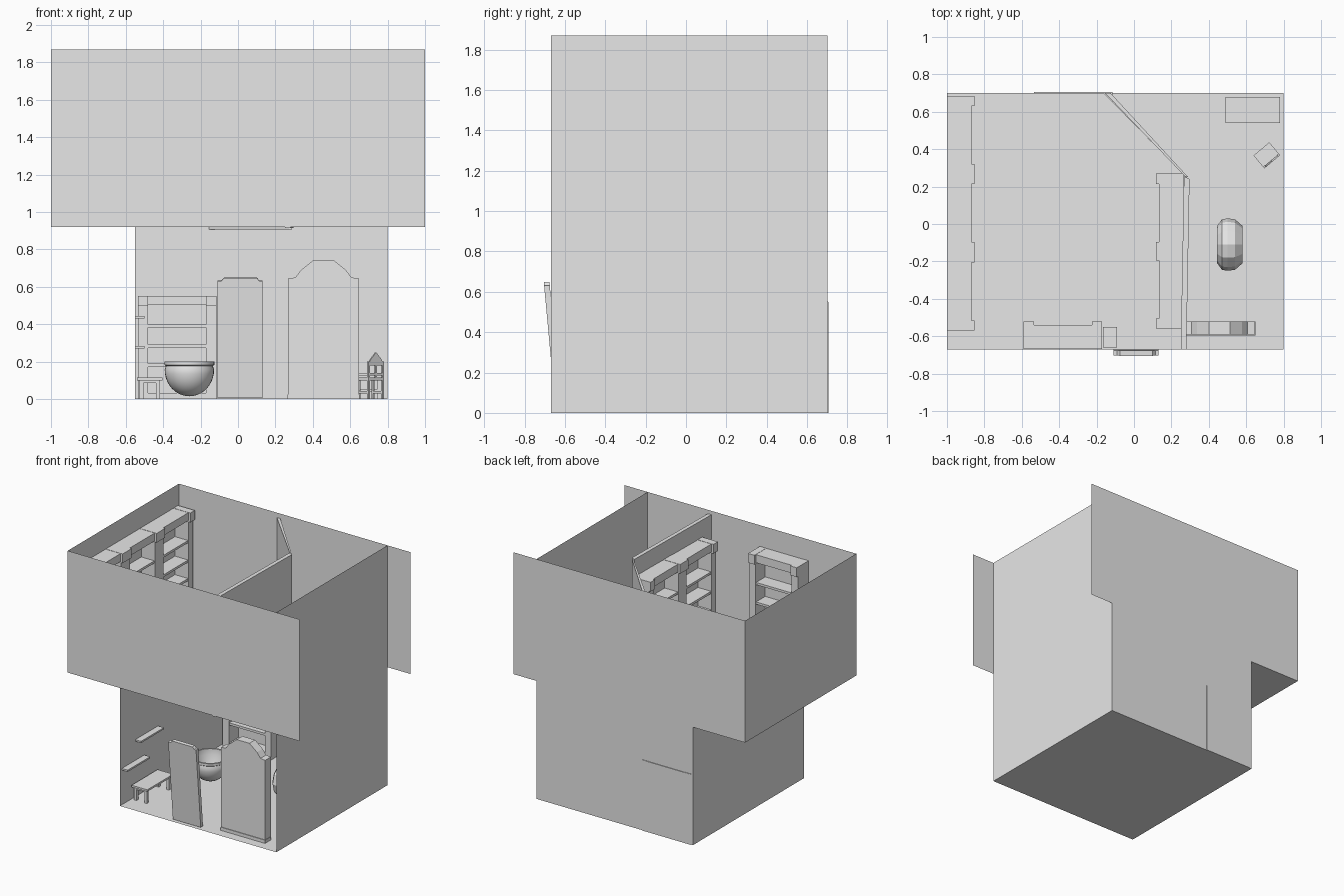
import bpy, bmesh, math
from mathutils import Matrix, Vector

if "Cube" in bpy.data.objects:
    bpy.data.objects.remove(bpy.data.objects["Cube"])

grey = bpy.data.materials.new("plain grey")
grey.diffuse_color = (0.8, 0.8, 0.8, 1)
grey.use_nodes = True
grey.node_tree.nodes["Principled BSDF"].inputs["Base Color"].default_value = grey.diffuse_color


def finish(name, bm, mat=None, smooth=False):
    if mat is not None:
        bm.transform(mat)
    me = bpy.data.meshes.new(name)
    bm.to_mesh(me)
    bm.free()
    me.materials.append(grey)
    ob = bpy.data.objects.new(name, me)
    bpy.context.collection.objects.link(ob)
    if smooth:
        bpy.ops.object.select_all(action='DESELECT')
        ob.select_set(True)
        bpy.context.view_layer.objects.active = ob
        bpy.ops.object.shade_smooth_by_angle(angle=math.radians(40))
    return ob


def add_box(bm, x0, x1, y0, y1, z0, z1):
    m = Matrix.Translation(((x0 + x1) / 2, (y0 + y1) / 2, (z0 + z1) / 2))
    m = m @ Matrix.Diagonal((x1 - x0, y1 - y0, z1 - z0, 1))
    bmesh.ops.create_cube(bm, size=1, matrix=m)


def boxes(name, parts, mat=None):
    bm = bmesh.new()
    for p in parts:
        add_box(bm, *p)
    return finish(name, bm, mat)


def sheet(name, pts):
    bm = bmesh.new()
    bm.faces.new([bm.verts.new(p) for p in pts])
    return finish(name, bm)


def prism(name, pts, offset, mat=None):
    bm = bmesh.new()
    f = bm.faces.new([bm.verts.new(p) for p in pts])
    g = bmesh.ops.extrude_face_region(bm, geom=[f])
    bmesh.ops.translate(bm, vec=Vector(offset),
                        verts=[v for v in g['geom'] if isinstance(v, bmesh.types.BMVert)])
    bmesh.ops.recalc_face_normals(bm, faces=bm.faces)
    return finish(name, bm, mat)


def lathe(name, profile, steps, mat=None, smooth=True):
    bm = bmesh.new()
    vs = [bm.verts.new((r, 0, z)) for r, z in profile]
    es = [bm.edges.new(p) for p in zip(vs, vs[1:])]
    bmesh.ops.spin(bm, geom=vs + es, cent=(0, 0, 0), axis=(0, 0, 1),
                   angle=2 * math.pi, steps=steps)
    bmesh.ops.remove_doubles(bm, verts=bm.verts, dist=0.0005)
    bmesh.ops.recalc_face_normals(bm, faces=bm.faces)
    return finish(name, bm, mat, smooth)


def place(x, y, z=0, deg=0):
    return Matrix.Translation((x, y, z)) @ Matrix.Rotation(math.radians(deg), 4, 'Z')


# Room shell: thin walls
F, B, M, T = -0.67, 0.70, 0.92, 1.87
sheet("lower_floor", [(-.55, F, 0), (.8, F, 0), (.8, B, 0), (-.55, B, 0)])
sheet("upper_floor", [(-1, F, M), (.28, F, M), (.28, .25, M), (-.16, B, M), (-1, B, M)])
sheet("right_wall", [(.8, F, 0), (.8, B, 0), (.8, B, T), (.8, F, T)])
sheet("lower_left_wall", [(-.55, B, 0), (-.55, F, 0), (-.55, F, M), (-.55, B, M)])
sheet("upper_left_wall", [(-1, B, M), (-1, F, M), (-1, F, T), (-1, B, T)])
sheet("lower_back_wall", [(.8, B, 0), (-.55, B, 0), (-.55, B, M), (.8, B, M)])
sheet("upper_back_wall", [(1, B, M), (-1, B, M), (-1, B, T), (1, B, T)])
sheet("upper_front_wall", [(-1, F, M), (1, F, M), (1, F, T), (-1, F, T)])

# Upper partition beside the stair opening
prism("partition_wall", [(.25, F, .915), (.28, F, .915), (.297, .24, .915), (.267, .255, .915)],
      (0, 0, .925))
prism("diagonal_wall", [(-.155, B, .907), (-.125, B, .907), (.29, .25, .907), (.272, .255, .907)],
      (0, 0, .925))


# Bookcases: backed frame with pilasters and planks, facing -y before turning
def bookcase(name, h, mat, w=.42, d=.145):
    a, p = w / 2, .055
    parts = [(-a, a, -.012, .002, 0, h),
             (-a, a, -d + .018, 0, h * .92, h),
             (-a + p, a - p, -d + .02, 0, 0, h * .06)]
    for s in (-1, 1):
        x0, x1 = sorted((s * a, s * (a - p)))
        parts.append((x0, x1, -d + .015, 0, 0, h * .92))
        parts.append((x0, x1, -d, 0, h * .91, h + .002))
    for k in (.33, .515, .71):
        parts.append((-a + p, a - p, -d + .02, 0, h * k - .009, h * k + .009))
    boxes(name, parts, mat)


bookcase("lower_bookcase", .55, place(-.325, .703))
for i, y in enumerate((.475, .06, -.36)):
    bookcase(f"left_bookcase_{i + 1}", .78, place(-.997, y, .925, 90))
for i, y in enumerate((.06, -.35)):
    bookcase(f"partition_bookcase_{i + 1}", .78, place(.262, y, .925, -90))
bookcase("front_bookcase", .78, place(-.38, -.667, .925, 180))
boxes("upper_stool", [(-.165, -.09, -.66, -.55, M, M + .10)])

# Wall planks
boxes("wall_plank_high", [(-.55, -.50, -.48, -.20, .432, .445)])
boxes("wall_plank_low", [(-.55, -.50, -.645, -.37, .27, .283)])


# Tables: slab, apron and four legs
def table(name, x0, x1, y0, y1, h, leg=.022, rails=False):
    parts = [(x0, x1, y0, y1, h - .015, h)]
    i = .012
    for lx in (x0 + i, x1 - i - leg):
        for ly in (y0 + i, y1 - i - leg):
            parts.append((lx, lx + leg, ly, ly + leg, 0, h - .01))
    for ly in (y0 + i, y1 - i - leg * .6):
        parts.append((x0 + i, x1 - i, ly, ly + leg * .6, h - .03, h - .01))
        if rails:
            parts.append((x0 + i, x1 - i, ly, ly + leg * .6, .04, .055))
    boxes(name, parts)


table("bench", -.54, -.405, -.54, -.22, .115)
table("back_table", .49, .78, .54, .68, .14, rails=True)

# Leaning door with a small cap, tilted outwards
lean = Matrix.Translation((.01, -.645, .005)) @ Matrix.Rotation(math.radians(5.3), 4, 'X')
boxes("leaning_door", [(-.12, .12, 0, .028, 0, .628)], lean)
prism("door_cap", [(-.10, 0, .628), (.105, 0, .628), (.09, 0, .645), (-.085, 0, .645)],
      (0, .028, 0), lean)

# Arched cabinet on a base strip
half = [(.19, .025), (.19, .645), (.15, .65), (.12, .69), (.055, .742)]
outline = [(x, z) for x, z in half] + [(-x, z) for x, z in reversed(half)]
prism("arched_cabinet", [(.457 + x, -.59, z) for x, z in outline], (0, .07, 0))
boxes("cabinet_base", [(.265, .65, -.595, -.52, 0, .025)])

# Cauldron: hollow round bowl with a raised rim
bowl = [(.132 * math.sin(t), .152 - .142 * math.cos(t))
        for t in [i * math.pi / 20 for i in range(11)]]
bowl += [(.126, .172), (.134, .178), (.134, .196), (.120, .196), (.118, .15), (.085, .07), (0, .03)]
lathe("cauldron", bowl, 32, place(-.26, .03, .005))

# Round drum lying on its side
drum = [(0, 0), (.10, 0), (.135, .025), (.14, .055), (.135, .095), (.10, .135), (0, .135)]
lathe("side_drum", drum, 12,
      Matrix.Translation((.445, -.11, .28)) @ Matrix.Rotation(math.pi / 2, 4, 'Y'), False)

# Chair with a pointed, pierced back
chair = place(.71, .367, 0, 40)
parts = [(-.055, .055, -.045, .045, .10, .115), (-.055, .055, -.045, -.035, .125, .14),
         (-.055, .055, -.045, -.035, .18, .19), (-.006, .006, -.045, -.035, .115, .19)]
for x in (-.055, .043):
    parts += [(x, x + .012, -.045, -.033, 0, .20), (x, x + .012, .033, .045, 0, .10),
              (x, x + .012, -.04, .04, .03, .042)]
boxes("chair", parts, chair)
prism("chair_peak", [(-.055, -.045, .185), (.055, -.045, .185), (.035, -.045, .215),
                     (0, -.045, .25), (-.035, -.045, .215)], (0, .01, 0), chair)
